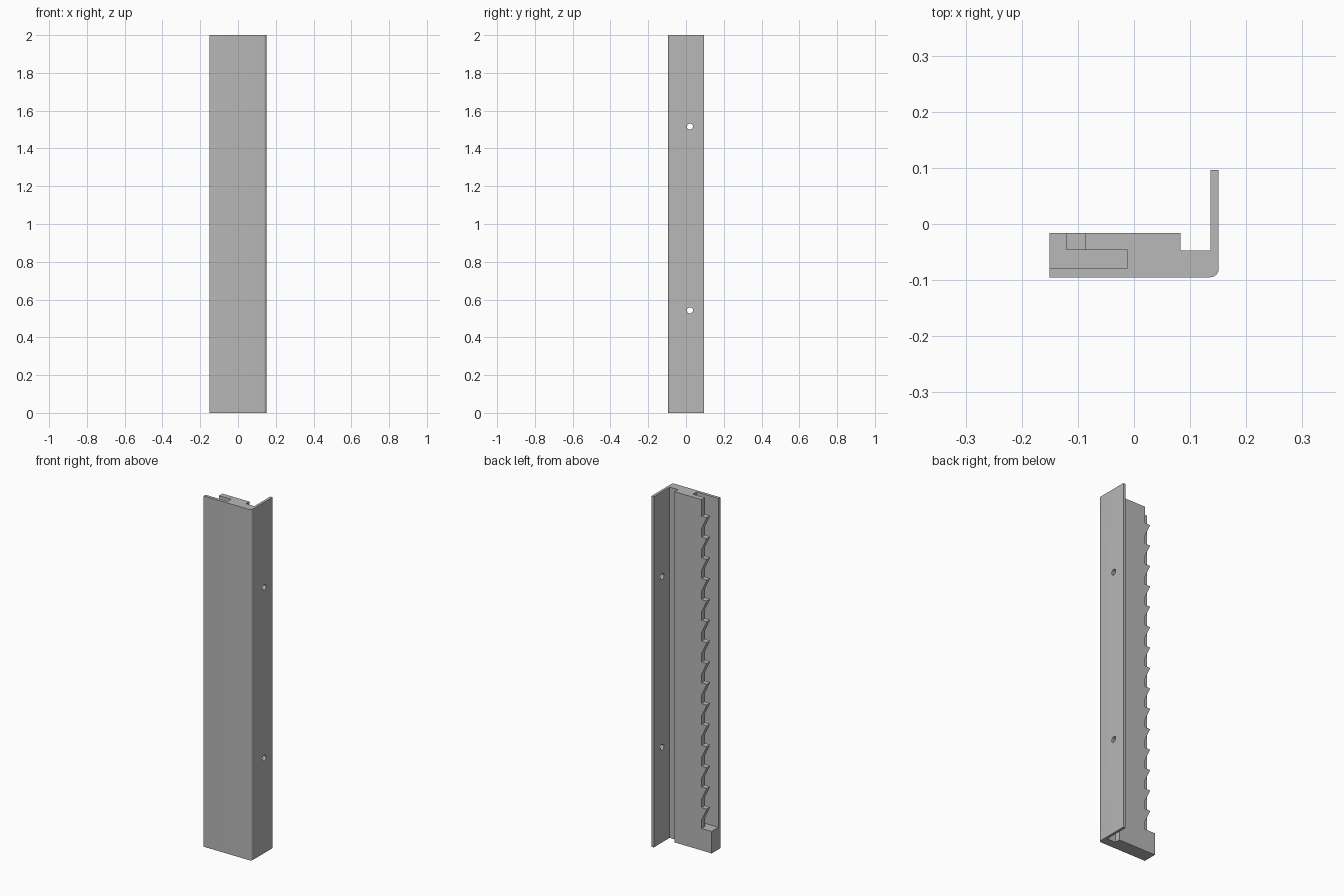
import bpy
import bmesh
from math import sin, cos, pi
from mathutils import Vector

if "Cube" in bpy.data.objects:
    bpy.data.objects.remove(bpy.data.objects["Cube"])

HEIGHT = 2.0
LEFT, RIGHT = -0.151, 0.151
FRONT, BACK = -0.095, 0.096
LIP_BACK = -0.016
FLOOR = 0.125          # top of the solid foot
PITCH = 0.1187         # spacing of the teeth
TEETH = 15

grey = bpy.data.materials.new("plain grey")
grey.use_nodes = True
colour = (0.48, 0.48, 0.48, 1)
grey.diffuse_color = colour
grey.node_tree.nodes["Principled BSDF"].inputs["Base Color"].default_value = colour


def prism(name, points, sweep):
    """Solid made by sweeping a closed outline along a vector."""
    bm = bmesh.new()
    face = bm.faces.new([bm.verts.new(p) for p in points])
    swept = bmesh.ops.extrude_face_region(bm, geom=[face])["geom"]
    moved = [g for g in swept if isinstance(g, bmesh.types.BMVert)]
    bmesh.ops.translate(bm, verts=moved, vec=Vector(sweep))
    bmesh.ops.recalc_face_normals(bm, faces=bm.faces)
    mesh = bpy.data.meshes.new(name)
    bm.to_mesh(mesh)
    bm.free()
    obj = bpy.data.objects.new(name, mesh)
    bpy.context.collection.objects.link(obj)
    mesh.materials.append(grey)
    return obj


def cut(target, cutter):
    """Subtract the cutter from the target, then discard it."""
    mod = target.modifiers.new("cut", "BOOLEAN")
    mod.operation = "DIFFERENCE"
    mod.solver = "EXACT"
    mod.object = cutter
    cutter.hide_render = True
    bpy.context.view_layer.objects.active = target
    bpy.ops.object.modifier_apply(modifier=mod.name)
    bpy.data.objects.remove(cutter)


# Rail: bar, groove and thin flange with a rounded outer corner
r = 0.015
corner = [(RIGHT - r + r * sin(a), FRONT + r - r * cos(a))
          for a in (i * pi / 12 for i in range(7))]
outline = [(LEFT, FRONT)] + corner + [
    (RIGHT, BACK), (0.136, BACK), (0.136, -0.047),
    (0.083, -0.047), (0.083, LIP_BACK), (LEFT, LIP_BACK)]
rail = prism("toothed_rail", [(x, y, 0) for x, y in outline], (0, 0, HEIGHT))

# Channel inside the bar, open at the side and top
x0, x1, y0, y1 = -0.2, -0.012, -0.078, -0.046
cut(rail, prism("channel_cutter",
                [(x0, y0, FLOOR), (x1, y0, FLOOR), (x1, y1, FLOOR), (x0, y1, FLOOR)],
                (0, 0, HEIGHT)))

# Saw teeth along the edge of the back lip, with flat tops
ROOT, TIP = -0.087, -0.12
edge = [(-0.2, FLOOR), (ROOT, FLOOR)]
for i in range(TEETH):
    z = FLOOR + i * PITCH
    edge += [(ROOT, z + 0.048), (TIP, z + PITCH), (ROOT, z + PITCH)]
edge += [(ROOT, HEIGHT + 0.1), (-0.2, HEIGHT + 0.1)]
cut(rail, prism("teeth_cutter", [(x, -0.06, z) for x, z in edge], (0, 0.1, 0)))

# Screw holes through the flange
for z in (0.543, 1.516):
    ring = [(0.1, 0.021 + 0.016 * cos(a), z + 0.016 * sin(a))
            for a in (i * pi / 12 for i in range(24))]
    cut(rail, prism("hole_cutter", ring, (0.1, 0, 0)))

# Smooth the fillet and holes, keep the edges sharp
bpy.ops.object.select_all(action="DESELECT")
rail.select_set(True)
bpy.context.view_layer.objects.active = rail
bpy.ops.object.shade_smooth_by_angle(angle=pi / 6)
